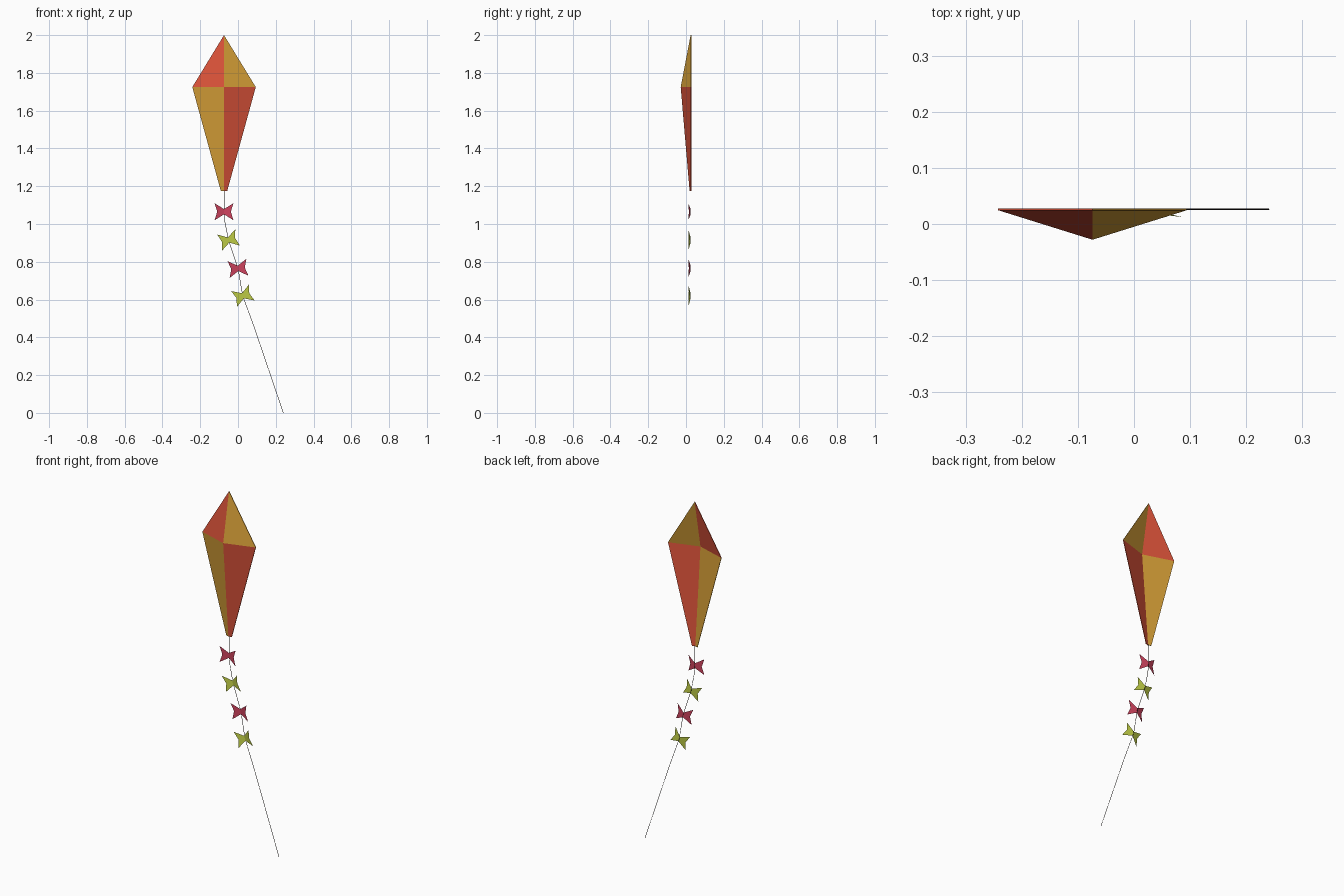
import bpy, bmesh, math
from mathutils import Matrix, Vector

if "Cube" in bpy.data.objects:
    bpy.data.objects.remove(bpy.data.objects["Cube"])


def material(name, rgb):
    m = bpy.data.materials.new(name)
    m.diffuse_color = (*rgb, 1)
    m.use_nodes = True
    m.node_tree.nodes["Principled BSDF"].inputs["Base Color"].default_value = m.diffuse_color
    return m


RED = material("red", (0.70, 0.085, 0.041))
ORANGE = material("orange", (0.65, 0.335, 0.037))
PINK = material("pink", (0.62, 0.056, 0.112))
LIME = material("lime", (0.53, 0.62, 0.062))
DARK = material("dark_string", (0.02, 0.013, 0.01))


def add_object(name, bm, mats):
    me = bpy.data.meshes.new(name)
    bm.to_mesh(me)
    bm.free()
    ob = bpy.data.objects.new(name, me)
    bpy.context.collection.objects.link(ob)
    for m in mats:
        me.materials.append(m)
    return ob


# Kite sail: four panels bulging forward, open at the back, clipped at the bottom
CX, CROSS_Z, RIM_Y, THICK = -0.074, 1.725, 0.0245, 0.0035
bm = bmesh.new()
top = bm.verts.new((CX, RIM_Y, 2.0))
mid = bm.verts.new((CX, -0.028, CROSS_Z))
low = bm.verts.new((CX, 0.019, 1.175))
for s in (-1, 1):
    side = bm.verts.new((CX + s * 0.168, RIM_Y, CROSS_Z))
    corner = bm.verts.new((CX + s * 0.017, RIM_Y, 1.175))
    bm.faces.new((top, mid, side))
    bm.faces.new((mid, low, corner, side))
# sheet thickness
ext = bmesh.ops.extrude_face_region(bm, geom=bm.faces[:], use_keep_orig=True)
bmesh.ops.translate(bm, verts=[g for g in ext["geom"] if isinstance(g, bmesh.types.BMVert)],
                    vec=(0, THICK, 0))
bmesh.ops.recalc_face_normals(bm, faces=bm.faces[:])
# checker rule: colours swap across the spine and across the cross line
for f in bm.faces:
    c = f.calc_center_median()
    f.material_index = int((c.x > CX) == (c.z > CROSS_Z))
add_object("kite_sail", bm, [RED, ORANGE])

# Tail string
path = [(-0.074, 1.18), (-0.074, 1.065), (-0.069, 1.01), (-0.05, 0.915), (0.0, 0.765),
        (0.025, 0.62), (0.087, 0.45), (0.24, 0.0)]
STRING_Y = 0.0265
bm = bmesh.new()
rings = []
for x, z in path:
    rings.append([bm.verts.new((x + 0.0013 * math.cos(a), STRING_Y + 0.0013 * math.sin(a), z))
                  for a in (i * math.tau / 6 for i in range(6))])
for r0, r1 in zip(rings, rings[1:]):
    for i in range(6):
        j = (i + 1) % 6
        bm.faces.new((r0[i], r0[j], r1[j], r1[i]))
bm.faces.new(rings[0])
bm.faces.new(rings[-1])
bmesh.ops.recalc_face_normals(bm, faces=bm.faces[:])
add_object("tail_string", bm, [DARK])


# Tail bows: two notched wings folded forward in a V
def bow(name, x, z, degrees, mat):
    bm = bmesh.new()
    fold = 0.25

    def vert(px, pz):
        return bm.verts.new((px, -abs(px) * fold, pz))

    up, down = vert(0, 0.014), vert(0, -0.014)
    for s in (-1, 1):
        a, n, b = vert(s * 0.05, 0.045), vert(s * 0.036, 0), vert(s * 0.05, -0.045)
        f1 = (up, down, n, a)
        f2 = (down, b, n)
        for f in (f1, f2):
            bm.faces.new(f if s > 0 else f[::-1])
    bmesh.ops.recalc_face_normals(bm, faces=bm.faces[:])
    ob = add_object(name, bm, [mat])
    ob.location = (x, STRING_Y - 0.002, z)
    ob.rotation_euler = (0, -math.radians(degrees), 0)


for i, (x, z, deg, mat) in enumerate([(-0.074, 1.065, 0, PINK), (-0.05, 0.915, 16, LIME),
                                      (0.0, 0.765, 7, PINK), (0.026, 0.62, 20, LIME)]):
    bow(f"tail_bow_{i + 1}", x, z, deg, mat)
